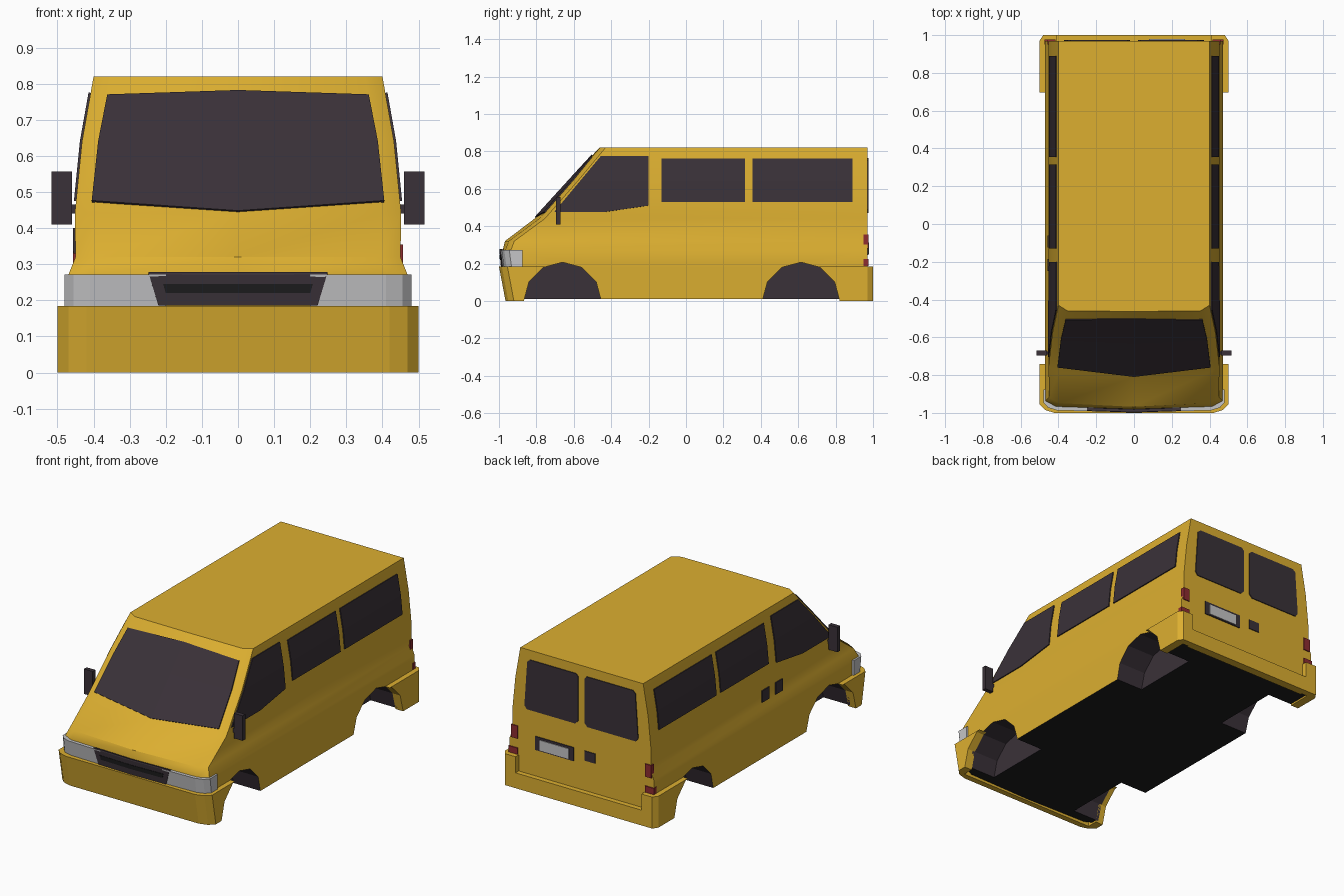
import bpy, bmesh, math
from mathutils import Matrix

if "Cube" in bpy.data.objects:
    bpy.data.objects.remove(bpy.data.objects["Cube"])


def material(name, rgb):
    m = bpy.data.materials.new(name)
    m.diffuse_color = (*rgb, 1)
    m.use_nodes = True
    m.node_tree.nodes["Principled BSDF"].inputs["Base Color"].default_value = m.diffuse_color
    return m


YELLOW = material("yellow paint", (0.72, 0.43, 0.03))
DARK = material("dark glass and trim", (0.042, 0.031, 0.04))
BLACK = material("black underside", (0.012, 0.012, 0.013))
LAMP = material("lamp grey", (0.56, 0.56, 0.57))
RED = material("red lamp", (0.27, 0.025, 0.03))

# Body levels: height, half width, front y at centre, front y at edge
LEVELS = [(0.01, 0.465, -0.93, -0.92), (0.185, 0.47, -0.972, -0.962),
          (0.27, 0.47, -0.98, -0.967), (0.32, 0.45, -0.968, -0.948),
          (0.44, 0.452, -0.81, -0.785), (0.64, 0.432, -0.628, -0.61),
          (0.82, 0.40, -0.463, -0.46)]
BACK = 0.97
ARCHES = (-0.66, 0.615)


def level_at(z):
    for a, b in zip(LEVELS, LEVELS[1:]):
        if z <= b[0]:
            t = (z - a[0]) / (b[0] - a[0])
            return [p + (q - p) * t for p, q in zip(a, b)]
    return LEVELS[-1]


def finish(name, bm, *mats):
    bmesh.ops.recalc_face_normals(bm, faces=bm.faces[:])
    me = bpy.data.meshes.new(name)
    bm.to_mesh(me)
    bm.free()
    ob = bpy.data.objects.new(name, me)
    bpy.context.collection.objects.link(ob)
    for m in mats:
        me.materials.append(m)
    return ob


def box(name, lo, hi, mat):
    bm = bmesh.new()
    bmesh.ops.create_cube(bm, size=1)
    for v in bm.verts:
        v.co = [(a + b) / 2 + c * (b - a) for a, b, c in zip(lo, hi, v.co)]
    return finish(name, bm, mat)


def mirrored_box(name, lo, hi, mat):
    box(name + "_right", lo, hi, mat)
    box(name + "_left", (-hi[0], lo[1], lo[2]), (-lo[0], hi[1], hi[2]), mat)


def prism(name, plan, z0, z1, mat, lean=0):
    """Upright prism; the foremost bottom points lean back."""
    bm = bmesh.new()
    low = [bm.verts.new((x, y + (lean if y < -0.935 else 0), z0)) for x, y in plan]
    top = [bm.verts.new((x, y, z1)) for x, y in plan]
    bm.faces.new(low)
    bm.faces.new(top)
    for i in range(len(plan)):
        j = (i + 1) % len(plan)
        bm.faces.new((low[i], low[j], top[j], top[i]))
    return finish(name, bm, mat)


def panel(name, outline, place, mat, thick=0.008):
    """Thin plate: a flat outline cut at the body levels and laid on the body."""
    bm = bmesh.new()
    bm.faces.new([bm.verts.new((u, 0, v)) for u, v in outline])
    cuts = [((0, 0, l[0]), (0, 0, 1)) for l in LEVELS] + [((0, 0, 0), (1, 0, 0))]
    for co, no in cuts:
        bmesh.ops.bisect_plane(bm, geom=bm.verts[:] + bm.edges[:] + bm.faces[:],
                               plane_co=co, plane_no=no)
    for v in bm.verts:
        v.co = place(v.co.x, v.co.z)
    ob = finish(name, bm, mat)
    mod = ob.modifiers.new("thickness", 'SOLIDIFY')
    mod.thickness = thick
    mod.offset = 0
    return ob


def on_side(s):
    return lambda u, v: (s * (level_at(v)[1] + 0.002), u, v)


def on_front(off):
    def place(u, v):
        _, hw, yc, ye = level_at(v)
        return (u, yc + (ye - yc) * min(1, abs(u) / (0.88 * hw)) - off, v)
    return place


def on_back(off):
    return lambda u, v: (u, BACK + off, v)


def rect(a, b, c, d):
    return [(a, c), (b, c), (b, d), (a, d)]


# Wheel arch cutters
bm = bmesh.new()
for y in ARCHES:
    for s in (-1, 1):
        bmesh.ops.create_cone(bm, cap_ends=True, segments=12, radius1=0.207, radius2=0.207,
                              depth=0.27, matrix=Matrix.Translation((s * 0.425, y, 0))
                              @ Matrix.Rotation(math.pi / 2, 4, 'Y'))
cutter = finish("arch_cutter", bm)
cutter.hide_render = True


def cut_arches(ob):
    mod = ob.modifiers.new("arches", 'BOOLEAN')
    mod.operation = 'DIFFERENCE'
    mod.solver = 'EXACT'
    mod.object = cutter
    bpy.ops.object.select_all(action='DESELECT')
    bpy.context.view_layer.objects.active = ob
    ob.select_set(True)
    bpy.ops.object.modifier_apply(modifier=mod.name)


# Body shell lofted through the levels
bm = bmesh.new()
rings = []
for z, hw, yc, ye in LEVELS:
    right = [(0.88 * hw, ye), (hw, ye + 0.03), (hw, BACK)]
    pts = [(0, yc)] + right + [(-x, y) for x, y in reversed(right)]
    rings.append([bm.verts.new((x, y, z)) for x, y in pts])
for a, b in zip(rings, rings[1:]):
    for i in range(7):
        j = (i + 1) % 7
        bm.faces.new((a[i], a[j], b[j], b[i]))
bm.faces.new(rings[0])
bm.faces.new(rings[-1])
body = finish("body", bm, YELLOW, DARK, BLACK)
cut_arches(body)
for p in body.data.polygons:
    cos = [body.data.vertices[i].co for i in p.vertices]
    p.material_index = 0
    if any(all(math.hypot(c.y - y, c.z) < 0.213 for c in cos) for y in ARCHES):
        p.material_index = 1
    elif p.normal.z < -0.9 and p.center.z < 0.05:
        p.material_index = 2
bpy.ops.object.shade_smooth_by_angle(angle=math.radians(28))

# Bumpers
half = [(0.42, -1.0), (0.47, -0.985), (0.5, -0.955), (0.5, -0.7), (0.45, -0.7), (0.45, -0.93)]
plan = half + [(-x, y) for x, y in reversed(half)]
cut_arches(prism("front_bumper", plan, 0, 0.185, YELLOW, 0.035))
corner = [(0.5, 0.66), (0.5, 0.97), (0.48, 1.0), (0.41, 1.0), (0.41, 0.96), (0.45, 0.96), (0.45, 0.66)]
box("rear_bumper_middle", (-0.41, 0.95, 0), (0.41, 1.0, 0.09), YELLOW)

# Parts on both sides
lamp = [(0.2, -0.992), (0.41, -0.986), (0.455, -0.972), (0.48, -0.945), (0.48, -0.875),
        (0.46, -0.875), (0.46, -0.93), (0.4, -0.945), (0.2, -0.945)]
front_window = [(-0.705, 0.475), (-0.44, 0.475), (-0.2, 0.51), (-0.2, 0.775), (-0.455, 0.775)]
for s, side in ((1, "right"), (-1, "left")):
    cut_arches(prism("rear_bumper_" + side, [(s * x, y) for x, y in corner], 0, 0.185, YELLOW))
    prism("headlight_" + side, [(s * x, y) for x, y in lamp], 0.185, 0.272, LAMP, 0.012)
    panel("front_window_" + side, front_window, on_side(s), DARK)
    panel("middle_window_" + side, rect(-0.13, 0.315, 0.53, 0.76), on_side(s), DARK)
    panel("back_window_" + side, rect(0.355, 0.89, 0.53, 0.76), on_side(s), DARK)
    rear = [(0.04, 0.47), (0.355, 0.47), (0.37, 0.49), (0.352, 0.75), (0.335, 0.765),
            (0.035, 0.765), (0.02, 0.75), (0.02, 0.49)]
    panel("rear_window_" + side, [(s * x, z) for x, z in rear], on_back(0.001), DARK)
mirrored_box("mirror", (0.46, -0.695, 0.41), (0.517, -0.67, 0.557), DARK)
mirrored_box("mirror_stem", (0.435, -0.69, 0.44), (0.47, -0.675, 0.465), DARK)
mirrored_box("tail_lamp_upper", (0.415, 0.95, 0.28), (0.457, 0.976, 0.355), RED)
mirrored_box("tail_lamp_lower", (0.415, 0.95, 0.188), (0.474, 0.976, 0.225), RED)

# Windscreen and grille
screen = [(-0.405, 0.474), (0, 0.446), (0.405, 0.474), (0.387, 0.64), (0.362, 0.768),
          (0, 0.78), (-0.362, 0.768), (-0.387, 0.64)]
panel("windscreen", screen, on_front(0.002), DARK)
panel("grille", [(-0.22, 0.186), (0.22, 0.186), (0.248, 0.276), (-0.248, 0.276)],
      on_front(0.01), DARK, 0.016)
panel("grille_slot", [(-0.2, 0.22), (0.2, 0.22), (0.207, 0.245), (-0.207, 0.245)],
      on_front(0.017), BLACK, 0.006)

# Rear number plate, rear handle and sliding door handles
panel("plate_frame", rect(0.05, 0.3, 0.245, 0.325), on_back(0.001), DARK)
panel("number_plate", rect(0.08, 0.27, 0.252, 0.312), on_back(0.005), LAMP)
panel("rear_handle", rect(-0.09, -0.02, 0.268, 0.325), on_back(0.001), DARK)
panel("door_handle_front", rect(-0.25, -0.185, 0.33, 0.4), on_side(-1), DARK)
panel("door_handle_back", rect(-0.125, -0.06, 0.33, 0.4), on_side(-1), DARK)

bpy.data.objects.remove(cutter)
